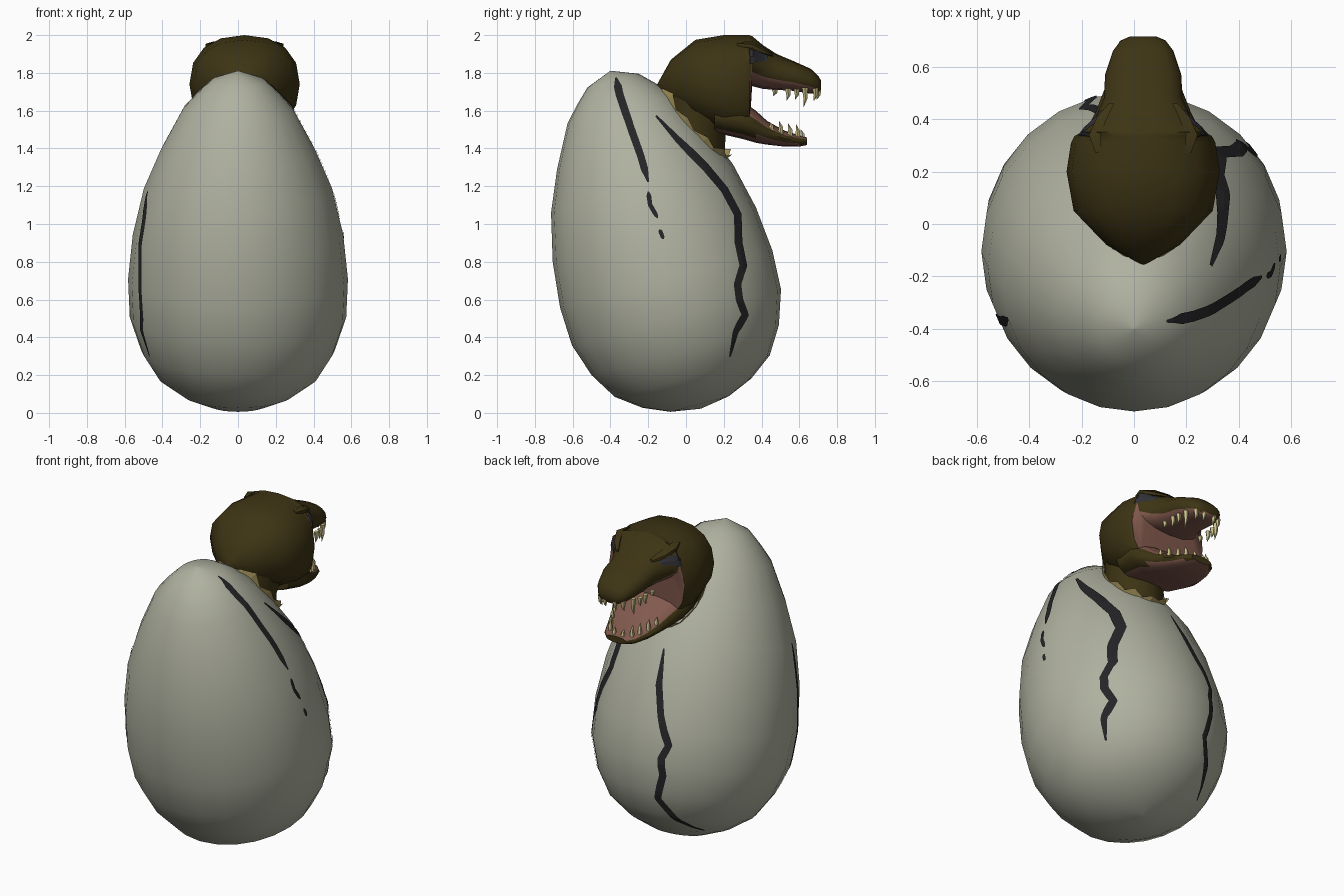
import bpy, bmesh, math
from mathutils import Vector, Matrix
from mathutils.bvhtree import BVHTree

if "Cube" in bpy.data.objects:
    bpy.data.objects.remove(bpy.data.objects["Cube"])


def mat(name, r, g, b):
    m = bpy.data.materials.new(name)
    m.diffuse_color = (r, g, b, 1)
    m.use_nodes = True
    m.node_tree.nodes["Principled BSDF"].inputs["Base Color"].default_value = m.diffuse_color
    return m


SHELL = mat("shell grey", .43, .44, .35)
CRACK = mat("crack black", .018, .018, .020)
SKIN = mat("skin brown", .047, .034, .007)
FLESH = mat("mouth pink", .22, .10, .075)
TOOTH = mat("tooth ivory", .58, .52, .24)
EYE = mat("eye grey", .03, .03, .036)
LINING = mat("shell lining tan", .36, .28, .10)


def make(name, verts, faces, mats, smooth=None, rule=None):
    """Mesh object; rule(face) picks the material slot."""
    me = bpy.data.meshes.new(name)
    me.from_pydata([tuple(v) for v in verts], [], faces)
    bm = bmesh.new()
    bm.from_mesh(me)
    bmesh.ops.recalc_face_normals(bm, faces=bm.faces)
    bm.normal_update()
    for f in bm.faces:
        f.material_index = rule(f) if rule else 0
    bm.to_mesh(me)
    bm.free()
    for m in mats:
        me.materials.append(m)
    ob = bpy.data.objects.new(name, me)
    bpy.context.collection.objects.link(ob)
    if smooth:
        bpy.ops.object.select_all(action='DESELECT')
        ob.select_set(True)
        bpy.context.view_layer.objects.active = ob
        bpy.ops.object.shade_smooth_by_angle(angle=math.radians(smooth))
    return ob


def loft(rings):
    """Verts and faces joining closed rings, capped at both ends."""
    n = len(rings[0])
    verts = [v for r in rings for v in r]
    faces = [(k * n + i, k * n + (i + 1) % n, (k + 1) * n + (i + 1) % n, (k + 1) * n + i)
             for k in range(len(rings) - 1) for i in range(n)]
    faces += [tuple(range(n)), tuple(range(len(verts) - n, len(verts)))]
    return verts, faces


def bvh(ob):
    return BVHTree.FromPolygons([v.co for v in ob.data.vertices],
                                [p.vertices for p in ob.data.polygons])


# egg: revolved profile, leaning toward the front
profile = [(0, .004), (.025, .16), (.084, .298), (.178, .425), (.32, .513), (.50, .573),
           (.71, .582), (.953, .557), (1.207, .498), (1.42, .408), (1.64, .292),
           (1.72, .22), (1.797, .141), (1.85, .004)]
lean = Matrix.Translation((0, .079, .023)) @ Matrix.Rotation(math.radians(15), 4, 'X')
N = 24
egg = make("egg_shell", *loft([[lean @ Vector((r * math.cos(math.tau * i / N),
                                               r * math.sin(math.tau * i / N), s))
                                for i in range(N)] for s, r in profile]), [SHELL], 60)
egg_tree = bvh(egg)


def strip(name, tree, pts, widths, view, material, taper=True, off=.005):
    """Thin painted strip, drawn in a flat view and projected on a surface."""
    lift = {'+x': lambda a, z: (Vector((3, a, z)), Vector((-1, 0, 0))),
            '-x': lambda a, z: (Vector((-3, a, z)), Vector((1, 0, 0))),
            'back': lambda a, z: (Vector((a, 3, z)), Vector((0, -1, 0)))}[view]
    sub, path = 6, []
    P = [Vector(p) for p in pts]
    for a, b in zip(P, P[1:]):
        path += [a.lerp(b, k / sub) for k in range(sub)]
    path.append(P[-1])
    rows = []
    for i, p in enumerate(path):
        d = path[min(i + 2, len(path) - 1)] - path[max(i - 2, 0)]
        side = Vector((-d.y, d.x)).normalized()
        t = i / (len(path) - 1)
        w = widths[0] + (widths[1] - widths[0]) * t
        if taper:
            w *= min(1, .25 + 6 * t, .25 + 6 * (1 - t))
        row = []
        for s in (-.5, 0, .5):
            q = p + side * s * w
            loc, nor, _, _ = tree.ray_cast(*lift(q.x, q.y))
            if loc is None:
                row = None
                break
            if nor.dot(lift(0, 0)[1]) > 0:
                nor = -nor
            row.append(loc + nor * off)
        if row:
            rows.append(row)
    verts = [v for r in rows for v in r]
    faces = [(3 * k + j, 3 * k + j + 1, 3 * k + j + 4, 3 * k + j + 3)
             for k in range(len(rows) - 1) for j in (0, 1)]
    ob = make(name, verts, faces, [material])
    return ob


# cracks in the shell
cracks = [
    ("crack_right_front", '+x', [(-.37, 1.77), (-.35, 1.68), (-.29, 1.5), (-.24, 1.36), (-.2, 1.22)], .042),
    ("crack_right_front_low", '+x', [(-.2, 1.17), (-.19, 1.1), (-.15, 1.03)], .025),
    ("crack_right_front_end", '+x', [(-.14, .97), (-.12, .92)], .022),
    ("crack_right_back", '+x', [(-.16, 1.57), (-.05, 1.45), (.1, 1.3), (.2, 1.18), (.27, 1.05), (.275, .9),
                                (.3, .78), (.27, .68), (.28, .6), (.31, .52), (.26, .43), (.23, .3)], .042),
    ("crack_left", '-x', [(-.36, 1.17), (-.37, 1.02), (-.36, .85), (-.36, .62), (-.33, .5), (-.24, .3)], .04),
    ("crack_back", 'back', [(-.04, 1.26), (-.07, 1.08), (-.12, .92), (-.19, .76), (-.16, .68),
                            (-.17, .58), (-.13, .42), (-.2, .29), (-.28, .17)], .042),
]
for name, view, pts, w in cracks:
    strip(name, egg_tree, pts, (w, w * .9), view, CRACK)

CX = .035    # the head sits slightly to the right


def section(y, zb, zt, hw, n=16, p=2.3):
    """Rounded cross-section of the head in the x-z plane."""
    out = []
    for i in range(n):
        a = math.tau * i / n
        c, s = math.cos(a), math.sin(a)
        out.append(Vector((CX + hw * math.copysign(abs(c) ** (2 / p), c), y,
                           (zb + zt) / 2 + (zt - zb) / 2 * math.copysign(abs(s) ** (2 / p), s))))
    return out


# skull and upper jaw; palate and back of the mouth are pink
def skull_rule(f):
    c = f.calc_center_median()
    palate = c.y > .34 and f.normal.z < -.55
    throat = c.y > .325 and c.z < 1.78 and f.normal.y > .7 and c.y < .4
    return 1 if palate or throat else 0


skull_rings = [(-.155, 1.725, 1.735, .006), (-.08, 1.63, 1.87, .14), (.05, 1.55, 1.975, .265),
               (.2, 1.48, 2.0, .292), (.31, 1.455, 2.0, .275), (.335, 1.47, 2.0, .262),
               (.35, 1.73, 1.995, .235), (.41, 1.715, 1.945, .18), (.48, 1.71, 1.9, .15),
               (.57, 1.705, 1.862, .145), (.66, 1.69, 1.822, .115), (.70, 1.69, 1.785, .085),
               (.715, 1.705, 1.76, .05)]
skull = make("skull_and_upper_jaw", *loft([section(*r) for r in skull_rings]),
             [SKIN, FLESH], 45, skull_rule)

# lower jaw; mouth floor and underside are pink
jaw_rings = [(.15, 1.485, 1.66, .22), (.3, 1.45, 1.65, .245), (.37, 1.43, 1.60, .21),
             (.43, 1.42, 1.545, .18), (.52, 1.41, 1.495, .145), (.6, 1.41, 1.47, .11),
             (.64, 1.418, 1.458, .07)]
make("lower_jaw", *loft([section(*r) for r in jaw_rings]), [SKIN, FLESH], 45,
     lambda f: 1 if f.normal.z > .6 or f.normal.z < -.85 else 0)

# brow ridges and eyes on both sides
head_tree = bvh(skull)
for view, s in (('+x', 1), ('-x', -1)):
    side = "right" if s > 0 else "left"
    strip("eye_" + side, head_tree, [(.335, 1.885), (.38, 1.885), (.43, 1.878)],
          (.075, .03), view, EYE, False, .006)
    brow = [[Vector((CX + s * (x + dx * w), y, z + dz * w)) for dx, dz in
             ((-1, -1), (1, -.6), (1, .4), (-1, 1))]
            for x, y, z, w in ((.17, .27, 1.95, .012), (.185, .34, 1.945, .022),
                               (.155, .41, 1.915, .02), (.12, .46, 1.895, .01))]
    make("brow_" + side, *loft(brow), [SKIN], 50)


# teeth: small curved cones along both jaws
def tooth(name, x, y, z, length, r):
    rings = [[Vector((x + r * k * math.cos(math.tau * i / 5),
                      y + back + r * k * math.sin(math.tau * i / 5), z + length * t))
              for i in range(5)] for t, k, back in ((-.15, 1, 0), (.5, .7, .002), (1, .06, -.008))]
    make(name, *loft(rings), [TOOTH], 40)


for s in (-1, 1):
    side = "right" if s > 0 else "left"
    for i, (y, x, l) in enumerate([(.70, .035, .05), (.685, .08, .055), (.63, .11, .09),
                                   (.585, .125, .05), (.54, .13, .055), (.47, .13, .03)]):
        tooth(f"upper_tooth_{side}_{i}", CX + s * x, y, 1.708, -l, .016)
    for i, (y, x, l) in enumerate([(.615, .03, .05), (.59, .075, .07), (.55, .10, .06),
                                   (.50, .125, .06), (.45, .145, .04)]):
        tooth(f"lower_tooth_{side}_{i}", CX + s * x, y, 1.45 + (.62 - y) * .3, l, .016)

# neck coming out of the shell
neck = [[Vector((CX + r * math.cos(math.tau * i / 16), y + r * math.sin(math.tau * i / 16), z))
         for i in range(16)]
        for y, z, r in ((.02, 1.15, .15), (.035, 1.35, .17), (.04, 1.5, .17), (.09, 1.68, .2))]
make("neck", *loft(neck), [SKIN], 50)

# ragged broken shell edge around the neck
M, low, high = 22, [], []
for i in range(M):
    a = math.tau * i / M
    d = Vector((math.cos(a), math.sin(a), 0))
    loc, nor, _, _ = egg_tree.ray_cast(Vector((CX, .04, 3)) + d * .178, Vector((0, 0, -1)))
    if nor.z < 0:
        nor = -nor
    low.append(loc - nor * .01)
    high.append(loc + nor * (.008, .035, .015, .045)[i % 4])
make("broken_shell_edge", low + high,
     [(i, (i + 1) % M, M + (i + 1) % M, M + i) for i in range(M)], [LINING])
